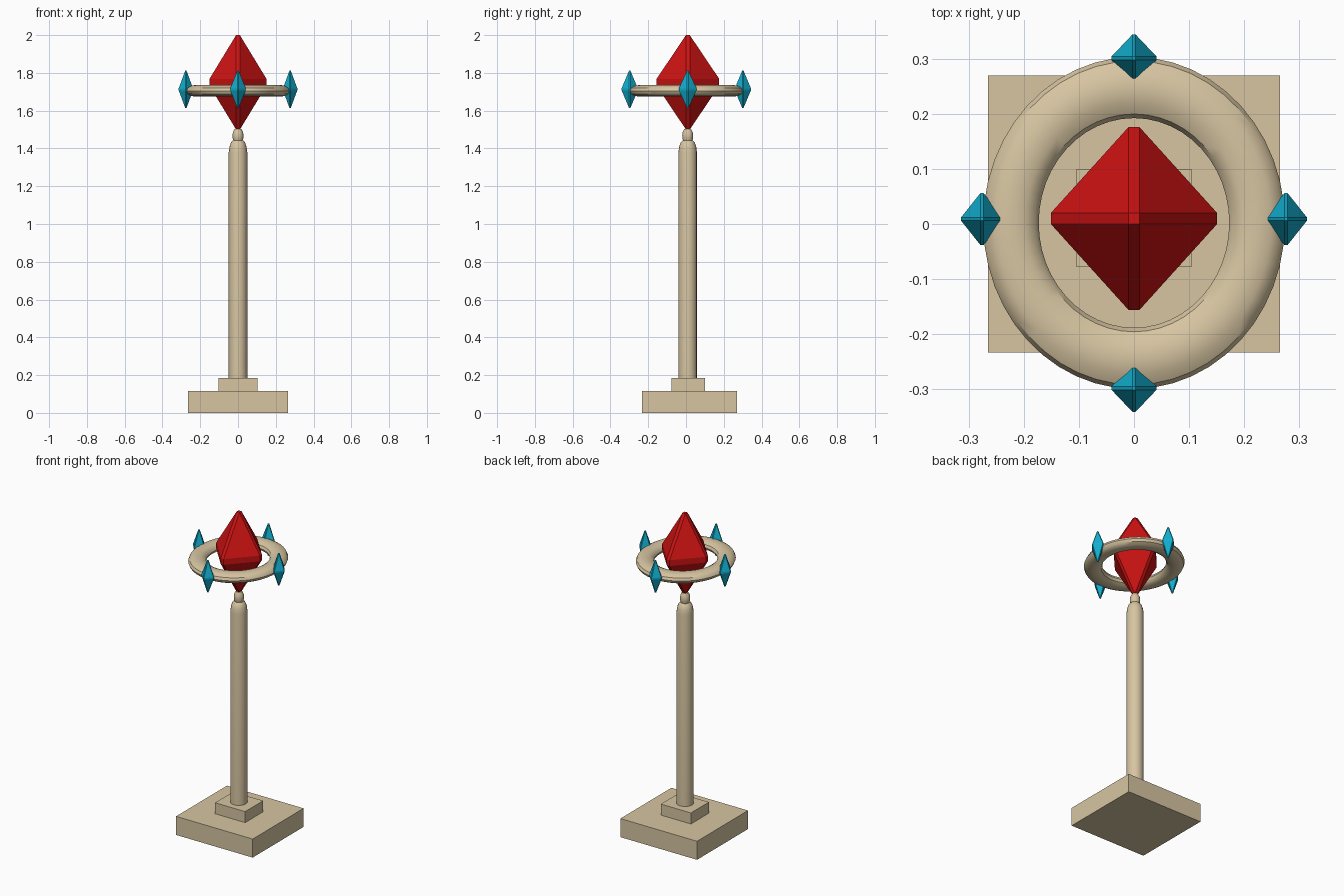
import bpy, bmesh, math

if "Cube" in bpy.data.objects:
    bpy.data.objects.remove(bpy.data.objects["Cube"])

def material(name, rgb):
    m = bpy.data.materials.new(name)
    m.diffuse_color = (*rgb, 1)
    m.use_nodes = True
    m.node_tree.nodes["Principled BSDF"].inputs["Base Color"].default_value = m.diffuse_color
    return m

STONE = material("sandstone", (0.68, 0.56, 0.36))
RED = material("ruby red", (0.62, 0.006, 0.006))
CYAN = material("crystal cyan", (0.006, 0.43, 0.63))

def finish(name, bm, mat, loc, smooth=None):
    bmesh.ops.recalc_face_normals(bm, faces=bm.faces)
    me = bpy.data.meshes.new(name)
    bm.to_mesh(me)
    bm.free()
    me.materials.append(mat)
    ob = bpy.data.objects.new(name, me)
    ob.location = loc
    bpy.context.collection.objects.link(ob)
    if smooth:
        bpy.ops.object.select_all(action='DESELECT')
        ob.select_set(True)
        bpy.context.view_layer.objects.active = ob
        bpy.ops.object.shade_smooth_by_angle(angle=math.radians(smooth))
    return ob

def block(name, size, loc):
    bm = bmesh.new()
    bmesh.ops.create_cube(bm, size=1)
    bmesh.ops.scale(bm, vec=size, verts=bm.verts)
    finish(name, bm, STONE, loc)

def gem(name, rx, ry, h, b, c, mat, loc):
    """Four-sided double pyramid with bevelled ridges (b) and waist (c)."""
    bm = bmesh.new()
    for sx in (-1, 1):
        for sy in (-1, 1):
            for sz in (-1, 1):
                for p in ((b, b, h), (rx, b, c), (b, ry, c)):
                    bm.verts.new((sx * p[0], sy * p[1], sz * p[2]))
    bmesh.ops.convex_hull(bm, input=bm.verts)
    bmesh.ops.dissolve_limit(bm, angle_limit=0.01, verts=bm.verts, edges=bm.edges)
    finish(name, bm, mat, loc)

def lathe(name, profile, loc, n=16):
    """Closed turned solid from (radius, z) pairs."""
    bm = bmesh.new()
    rings = [[bm.verts.new((r * math.cos(2 * math.pi * i / n),
                            r * math.sin(2 * math.pi * i / n), z))
              for i in range(n)] for r, z in profile]
    for a, b in zip(rings, rings[1:]):
        for i in range(n):
            j = (i + 1) % n
            bm.faces.new((a[i], a[j], b[j], b[i]))
    bm.faces.new(rings[0])
    bm.faces.new(rings[-1])
    finish(name, bm, STONE, loc, 35)

# Stepped base
block("base_slab", (0.53, 0.503, 0.116), (0, 0.018, 0.058))
block("base_step", (0.208, 0.178, 0.07), (0, 0.011, 0.15))

# Column with rounded shoulder, and the small bead above it
lathe("column", [(0.049, 0.18), (0.049, 1.38), (0.045, 1.41),
                 (0.037, 1.432), (0.027, 1.442)], (0, 0.009, 0))
lathe("neck_bead", [(0.022, 1.435), (0.028, 1.452), (0.029, 1.468),
                    (0.027, 1.485), (0.018, 1.503)], (0, 0.009, 0))

# Large central crystal
gem("main_crystal", 0.151, 0.166, 0.25, 0.01, 0.018, RED, (0, 0.01, 1.75))

# Flattened oval ring
bm = bmesh.new()
N, M = 48, 12
grid = []
for i in range(N):
    a = 2 * math.pi * i / N
    row = []
    for k in range(M):
        t = 2 * math.pi * k / M
        r = 0.2235 + 0.0505 * math.cos(t)
        row.append(bm.verts.new((r * math.cos(a), 1.1 * r * math.sin(a),
                                 0.031 * math.sin(t))))
    grid.append(row)
for i in range(N):
    for k in range(M):
        p, q, l = grid[i], grid[(i + 1) % N], (k + 1) % M
        bm.faces.new((p[k], q[k], q[l], p[l]))
finish("ring", bm, STONE, (0, 0.002, 1.705), 35)

# Four small crystals around the ring
for s, side, end in ((-1, "left", "front"), (1, "right", "back")):
    gem(side + "_crystal", 0.038, 0.047, 0.1, 0.003, 0.005, CYAN, (s * 0.276, 0.009, 1.713))
    gem(end + "_crystal", 0.041, 0.043, 0.1, 0.003, 0.005, CYAN, (0, 0.0015 + s * 0.2995, 1.713))
